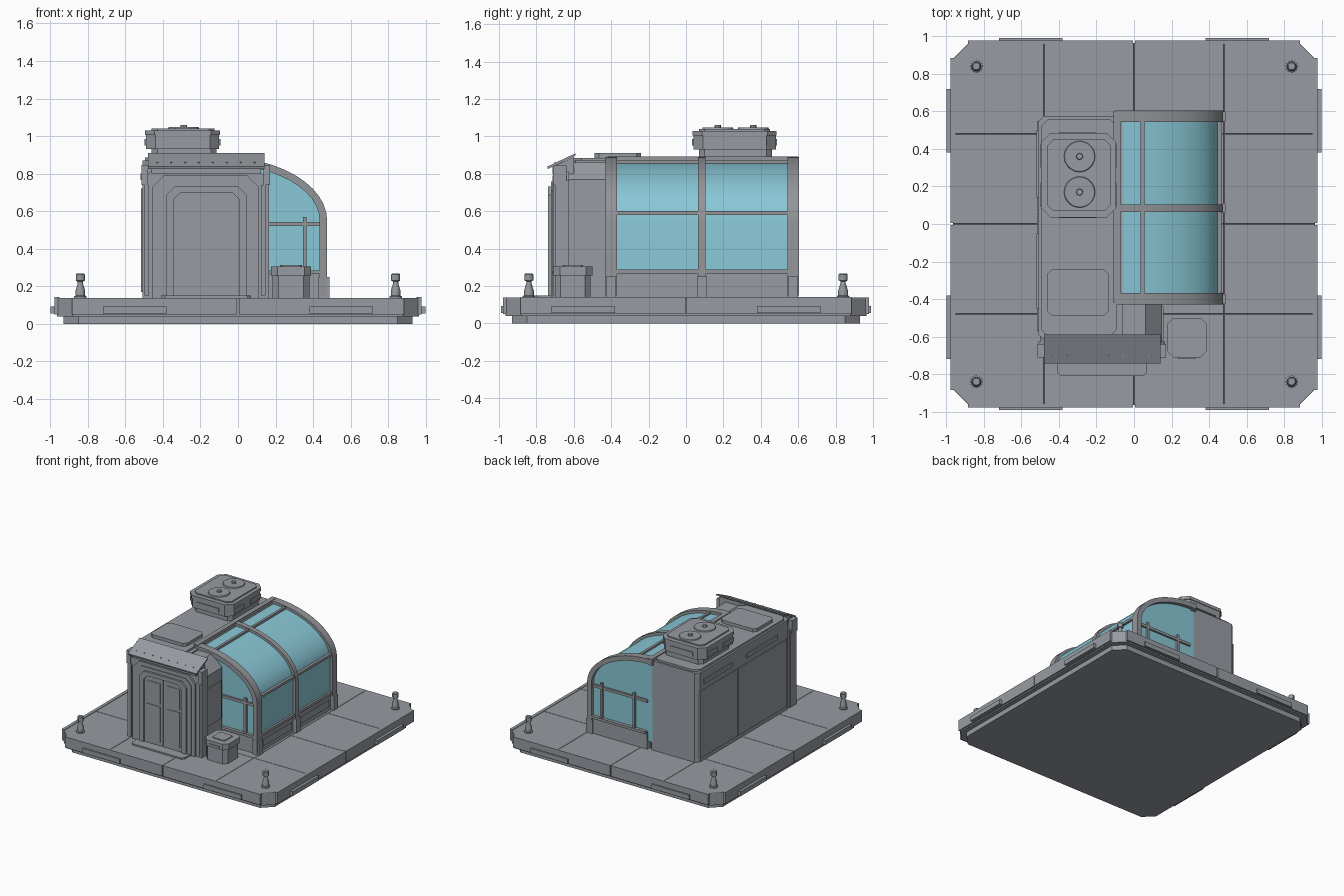
import bpy, bmesh, math
from mathutils import Vector

cube = bpy.data.objects.get("Cube")
if cube:
    bpy.data.objects.remove(cube, do_unlink=True)


def material(name, rgb):
    m = bpy.data.materials.new(name)
    m.use_nodes = True
    m.diffuse_color = (*rgb, 1)
    m.node_tree.nodes["Principled BSDF"].inputs["Base Color"].default_value = (*rgb, 1)
    return m


GREY = material("panel grey", (0.31, 0.33, 0.36))
FRAME = material("frame grey", (0.29, 0.30, 0.32))
GLASS = material("sky glass", (0.25, 0.58, 0.68))


def finish(name, bm, mat, smooth=False):
    bmesh.ops.recalc_face_normals(bm, faces=bm.faces)
    me = bpy.data.meshes.new(name)
    bm.to_mesh(me)
    bm.free()
    me.materials.append(mat)
    ob = bpy.data.objects.new(name, me)
    bpy.context.scene.collection.objects.link(ob)
    if smooth:
        bpy.ops.object.select_all(action='DESELECT')
        ob.select_set(True)
        bpy.context.view_layer.objects.active = ob
        bpy.ops.object.shade_smooth_by_angle(angle=math.radians(30))
    return ob


def extruded(pts, axis, a, b):
    """Closed 2D outline swept along an axis from a to b."""
    place = {"x": lambda p: (a, p[0], p[1]), "y": lambda p: (p[0], a, p[1]),
             "z": lambda p: (p[0], p[1], a)}[axis]
    bm = bmesh.new()
    face = bm.faces.new([bm.verts.new(place(p)) for p in pts])
    new = bmesh.ops.extrude_face_region(bm, geom=[face])["geom"]
    step = Vector([b - a if axis == k else 0 for k in "xyz"])
    bmesh.ops.translate(bm, vec=step, verts=[v for v in new if isinstance(v, bmesh.types.BMVert)])
    return bm


def prism(name, pts, axis, a, b, mat=GREY, smooth=False):
    return finish(name, extruded(pts, axis, a, b), mat, smooth)


def rect(x0, x1, y0, y1, c):
    """Rectangle with all four corners cut by c."""
    return [(x0 + c, y0), (x1 - c, y0), (x1, y0 + c), (x1, y1 - c),
            (x1 - c, y1), (x0 + c, y1), (x0, y1 - c), (x0, y0 + c)]


def box(name, x0, x1, y0, y1, z0, z1, mat=GREY):
    return prism(name, [(x0, y0), (x1, y0), (x1, y1), (x0, y1)], "z", z0, z1, mat)


def plate(name, x0, x1, y0, y1, c, z0, z1, mat=GREY):
    return prism(name, rect(x0, x1, y0, y1, c), "z", z0, z1, mat)


def lathe(name, x, y, rings, sides=12, mat=GREY):
    """Stack of (radius, height) rings around a vertical axis."""
    bm = bmesh.new()
    loops = [[bm.verts.new((x + r * math.cos(t), y + r * math.sin(t), z))
              for t in (math.tau * i / sides for i in range(sides))] for r, z in rings]
    for low, high in zip(loops, loops[1:]):
        for i in range(sides):
            j = (i + 1) % sides
            bm.faces.new((low[i], low[j], high[j], high[i]))
    bm.faces.new(loops[0])
    bm.faces.new(loops[-1])
    return finish(name, bm, mat, True)


# Base: lower slab, main slab and a tiled deck with fine seams
plate("base_underside", -.93, .93, -.93, .93, .08, 0, .05)
plate("base_slab", -.965, .965, -.965, .965, .085, .04, .125)
deck = extruded(rect(-.965, .965, -.965, .965, .085), "z", .12, .134)
for axis in (Vector((1, 0, 0)), Vector((0, 1, 0))):
    for cut in (-.48, 0, .48):
        bmesh.ops.bisect_plane(deck, geom=deck.verts[:] + deck.edges[:] + deck.faces[:],
                               plane_co=axis * cut, plane_no=axis)
deck.normal_update()
tops = [f for f in deck.faces if f.calc_center_median().z > .133]
bmesh.ops.inset_individual(deck, faces=tops, thickness=.003, depth=.004)
finish("deck_tiles", deck, GREY)

# Edge rails and raised bumpers on all four sides
for s in (-1, 1):
    for a, b in ((-.885, -.004), (.004, .885)):
        box("side_rail", *sorted((s * .952, s * .978)), a, b, .05, .142)
        box("end_rail", a, b, *sorted((s * .96, s * .978)), .05, .138)
    for t in (-1, 1):
        lo, hi = sorted((t * .38, t * .72))
        box("side_bumper", *sorted((s * .97, s * 1)), lo, hi, .055, .092)
        box("end_bumper", lo, hi, *sorted((s * .97, s * .99)), .055, .092)
        # Corner mooring posts
        lathe("corner_post", s * .84, t * .84,
              [(.033, .13), (.033, .145), (.026, .15), (.026, .175), (.014, .215),
               (.014, .225), (.024, .23), (.024, .262), (.018, .268)])

# Solid service block along one side with its roof and wall panels
plate("service_block", -.51, -.06, -.62, .575, .03, .134, .87)
plate("roof_plate", -.495, -.09, -.6, .56, .04, .865, .885)
plate("roof_hatch", -.46, -.135, -.49, -.24, .025, .88, .91)
for a, b in ((-.57, .06), (.07, .55)):
    box("wall_panel", -.516, -.5, a, b, .17, .72)
for a, b in ((-.45, -.05), (.14, .5)):
    box("wall_vent", -.52, -.5, a, b, .765, .8)

# Roof cooling unit with twin fans
plate("cooler_foot", -.46, -.115, .07, .46, .03, .88, .935)
plate("cooler_body", -.49, -.1, .04, .48, .05, .93, 1.01)
plate("cooler_rim", -.495, -.095, .035, .485, .05, 1.005, 1.03)
plate("cooler_lid", -.46, -.125, .07, .45, .03, 1.03, 1.04)
for y in (.17, .36):
    lathe("fan_disc", -.29, y, [(.085, 1.035), (.08, 1.048)], 20)
    lathe("fan_hub", -.29, y, [(.02, 1.04), (.016, 1.06)], 8)
for a, b in ((.09, .22), (.3, .43)):
    box("cooler_vent", -.497, -.093, a, b, .95, .985)
box("cooler_front_vent", -.4, -.2, .033, .487, .95, .985)


# Greenhouse: curved outline shrunk by d, from the roof edge down to height foot
def curve(d, foot=.15, x0=-.1):
    arc = [(-.1 + (.575 - d) * math.sin(t), .55 + (.34 - d) * math.cos(t))
           for t in (math.pi / 2 * i / 12 for i in range(13))]
    return [p for p in arc if p[0] >= x0 - .001] + [(.475 - d, foot)]


def rib(name, y0, y1, d_out, d_in):
    prism(name, curve(d_out) + curve(d_in)[::-1], "y", y0, y1, FRAME, True)


prism("greenhouse_glass", curve(.022, .2) + [(-.1, .2)], "y", -.4, .575, GLASS, True)
rib("front_rib", -.43, -.368, 0, .04)
rib("middle_rib", .065, .105, 0, .04)
rib("back_rib", .543, .605, 0, .04)
box("ridge_rail", -.11, -.072, -.42, .6, .84, .893, FRAME)
box("roof_bar", .035, .055, -.4, .575, .845, .872, FRAME)
box("side_bar", .44, .468, -.4, .575, .58, .6, FRAME)
box("greenhouse_skirt", -.06, .46, -.412, .588, .134, .28)
box("sill_rail", .44, .47, -.4, .575, .265, .288, FRAME)
for y in (-.4, .085, .573):
    box("rib_foot", .43, .488, y - .027, y + .027, .134, .25)
for a, b in ((-.34, .03), (.14, .51)):
    box("skirt_panel", .45, .468, a, b, .175, .23)
# End wall window bars and sills
for y0, y1 in ((-.415, -.395), (.57, .59)):
    box("end_crossbar", -.06, .44, y0, y1, .52, .542, FRAME)
    box("end_upright", .345, .365, y0 - .004, y1 + .004, .28, .57, FRAME)
    box("end_upright", .05, .07, y0 - .004, y1 + .004, .28, .57, FRAME)
    box("end_sill", -.05, .46, y0 - .012, y1 + .012, .265, .285, FRAME)


# Entrance porch
def gate(x0, x1, top, c, foot=.134):
    """Doorway outline with cut upper corners."""
    return [(x0, foot), (x0, top - c), (x0 + c, top), (x1 - c, top), (x1, top - c), (x1, foot)]


prism("porch_body", gate(-.5, .15, .86, .09), "y", -.65, -.42)
prism("porch_front", gate(-.51, .165, .825, .06), "y", -.7, -.625)
prism("porch_step_frame", gate(-.455, .11, .79, .06), "y", -.715, -.69)
prism("door_surround", gate(-.425, .08, .76, .05), "y", -.722, -.71)
ring = gate(-.38, .045, .732, .045) + gate(-.34, .005, .7, .035)[::-1]
prism("door_frame", ring, "y", -.738, -.71)
for x0, x1 in ((-.34, -.17), (-.164, .005)):
    box("door_leaf", x0, x1, -.726, -.715, .15, .695)
    box("door_lower_panel", x0 + .025, x1 - .025, -.73, -.72, .18, .47)
    box("door_upper_panel", x0 + .025, x1 - .025, -.73, -.72, .49, .66)
for x in (-.485, .135):
    box("porch_pilaster", x - .012, x + .012, -.708, -.69, .15, .74)
box("porch_side_panel", .14, .158, -.62, -.44, .36, .67)
plate("doorstep", -.41, .07, -.81, -.7, .02, .13, .15)

# Sloping canopy over the door, with end brackets and rivets
slope = [(-.738, .825), (-.59, .898), (-.59, .91), (-.742, .838)]
prism("canopy", slope, "x", -.48, .14)
prism("canopy_core", [(-.715, .8), (-.6, .8), (-.6, .89), (-.715, .835)], "x", -.46, .12)
for x in (-.515, .135):
    box("canopy_bracket", x, x + .035, -.71, -.64, .74, .845)
for i in range(8):
    x = -.43 + i * .074
    lathe("canopy_rivet", x, -.7, [(.005, .85), (.004, .863)], 6)

# Storage bin beside the door
plate("bin_body", .185, .38, -.7, -.51, .03, .134, .27)
plate("bin_lid", .175, .39, -.71, -.5, .035, .255, .305)
plate("bin_top", .225, .34, -.66, -.55, .01, .3, .312)
box("bin_handle", .235, .33, -.716, -.7, .265, .28)
